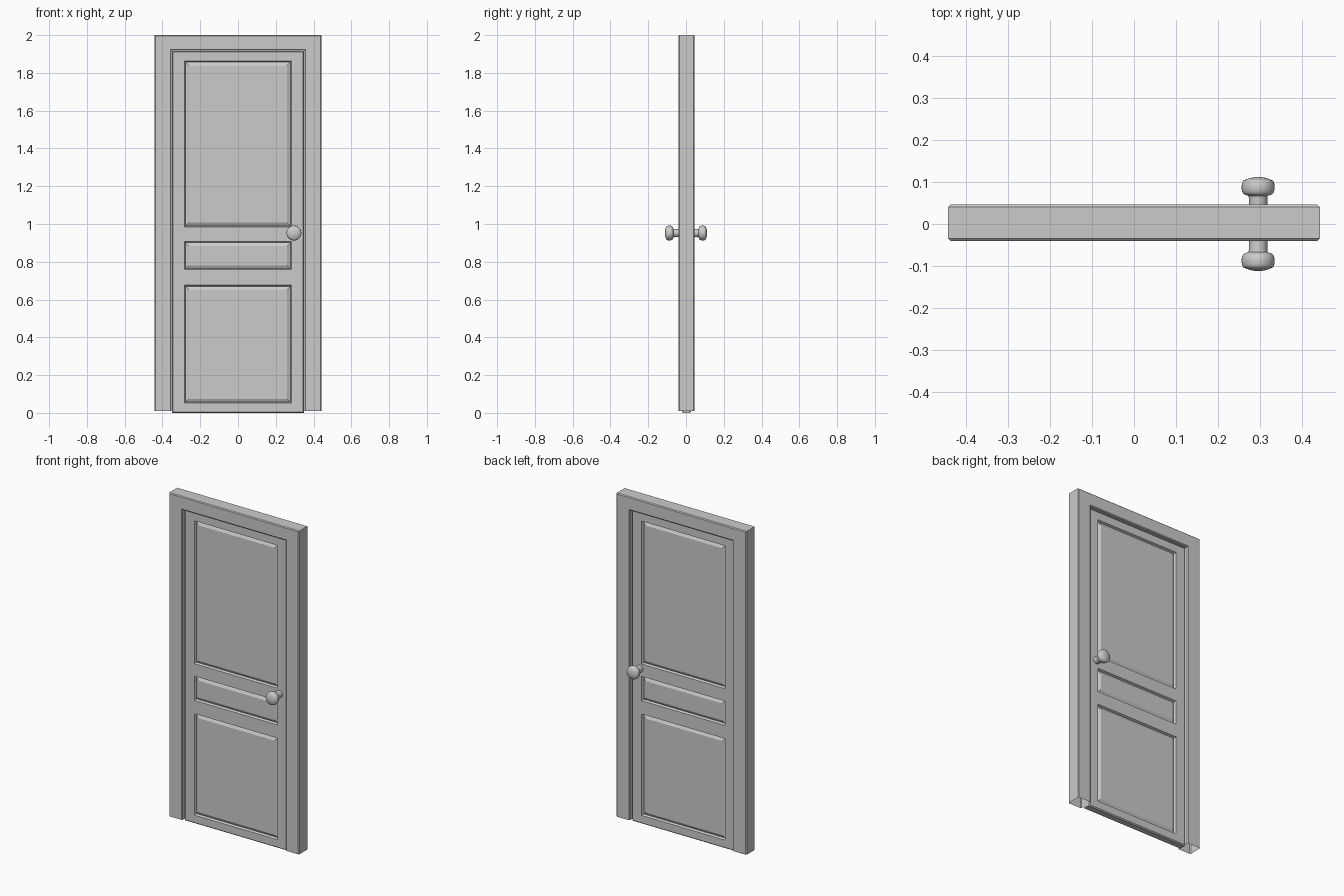
import bpy, bmesh, math

if "Cube" in bpy.data.objects:
    bpy.data.objects.remove(bpy.data.objects["Cube"])

def make_object(name, bm):
    bmesh.ops.recalc_face_normals(bm, faces=bm.faces)
    mesh = bpy.data.meshes.new(name)
    bm.to_mesh(mesh)
    bm.free()
    obj = bpy.data.objects.new(name, mesh)
    bpy.context.collection.objects.link(obj)
    return obj

OFF = 0.003  # slight y offset of frame and door

# Door frame: chamfered profile swept round three sides, open at the floor
bm = bmesh.new()
c, t = 0.005, 0.043
section = [(0, -t + c), (c, -t), (1 - c, -t), (1, -t + c),
           (1, t - c), (1 - c, t), (c, t), (0, t - c)]
IN_X, OUT_X, IN_Z, OUT_Z = 0.352, 0.443, 1.918, 2.0
rings = []
for sx, top in ((-1, 0), (-1, 1), (1, 1), (1, 0)):
    ring = []
    for o, y in section:
        # o is 0 / c from the inner edge, 1 - c / 1 from the outer edge
        x = IN_X + o if o < 0.5 else OUT_X - (1 - o)
        z = IN_Z + o if o < 0.5 else OUT_Z - (1 - o)
        ring.append(bm.verts.new((sx * x, y + OFF, z if top else 0.01)))
    rings.append(ring)
for a, b in zip(rings, rings[1:]):
    for i in range(8):
        j = (i + 1) % 8
        bm.faces.new((a[i], a[j], b[j], b[i]))
make_object("door_frame", bm)

# Door leaf: front half as a grid of stiles, rails and panels, mirrored to the back
bm = bmesh.new()
xs = [-0.35, -0.344, -0.283, 0.283, 0.344, 0.35]
zs = [0, 0.006, 0.052, 0.676, 0.758, 0.907, 0.984, 1.863, 1.911, 1.917]
nx, nz = len(xs), len(zs)
grid = [[bm.verts.new((x, -0.018 if i in (0, nx - 1) or k in (0, nz - 1) else -0.024, z))
         for k, z in enumerate(zs)] for i, x in enumerate(xs)]
panels = []
for i in range(nx - 1):
    for k in range(nz - 1):
        f = bm.faces.new((grid[i][k], grid[i + 1][k], grid[i + 1][k + 1], grid[i][k + 1]))
        if i == 2 and k in (2, 4, 6):
            panels.append(f)
bm.normal_update()
rim = [e for e in bm.edges if e.is_boundary]
ext = bmesh.ops.extrude_edge_only(bm, edges=rim)
for v in ext["geom"]:
    if isinstance(v, bmesh.types.BMVert):
        v.co.y = 0
# Raised panels: sunk moulding, then a slope rising to the field
bmesh.ops.inset_individual(bm, faces=panels, thickness=0.008, depth=-0.013)
bmesh.ops.inset_individual(bm, faces=panels, thickness=0.024, depth=0.009)
back = bmesh.ops.duplicate(bm, geom=bm.verts[:] + bm.edges[:] + bm.faces[:])["geom"]
for v in back:
    if isinstance(v, bmesh.types.BMVert):
        v.co.y *= -1
bmesh.ops.remove_doubles(bm, verts=bm.verts, dist=0.0001)
door = make_object("door_leaf", bm)
door.location.y = OFF

# Knobs: lathed stem and flattened round grip, one on each side
stem = [(0.022, 0.018), (0.022, 0.06), (0.023, 0.067)]
grip = [(0.031 + 0.0085 * math.cos(a), 0.088 + 0.018 * math.sin(a))
        for a in [math.radians(d) for d in range(-70, 61, 16)]]
cap = [(0.028, 0.1065), (0.02, 0.1095), (0.01, 0.1115), (0, 0.112)]
profile = stem + grip + cap

def knob(name, side):
    bm = bmesh.new()
    verts = [bm.verts.new((r, side * y, 0)) for r, y in profile]
    edges = [bm.edges.new(p) for p in zip(verts, verts[1:])]
    bmesh.ops.spin(bm, geom=verts + edges, cent=(0, 0, 0), axis=(0, 1, 0),
                   angle=2 * math.pi, steps=32, use_merge=False)
    bmesh.ops.remove_doubles(bm, verts=bm.verts, dist=0.0001)
    obj = make_object(name, bm)
    obj.location = (0.296, 0, 0.952)
    bpy.ops.object.select_all(action='DESELECT')
    obj.select_set(True)
    bpy.context.view_layer.objects.active = obj
    bpy.ops.object.shade_smooth_by_angle(angle=math.radians(40))

knob("front_knob", -1)
knob("back_knob", 1)
